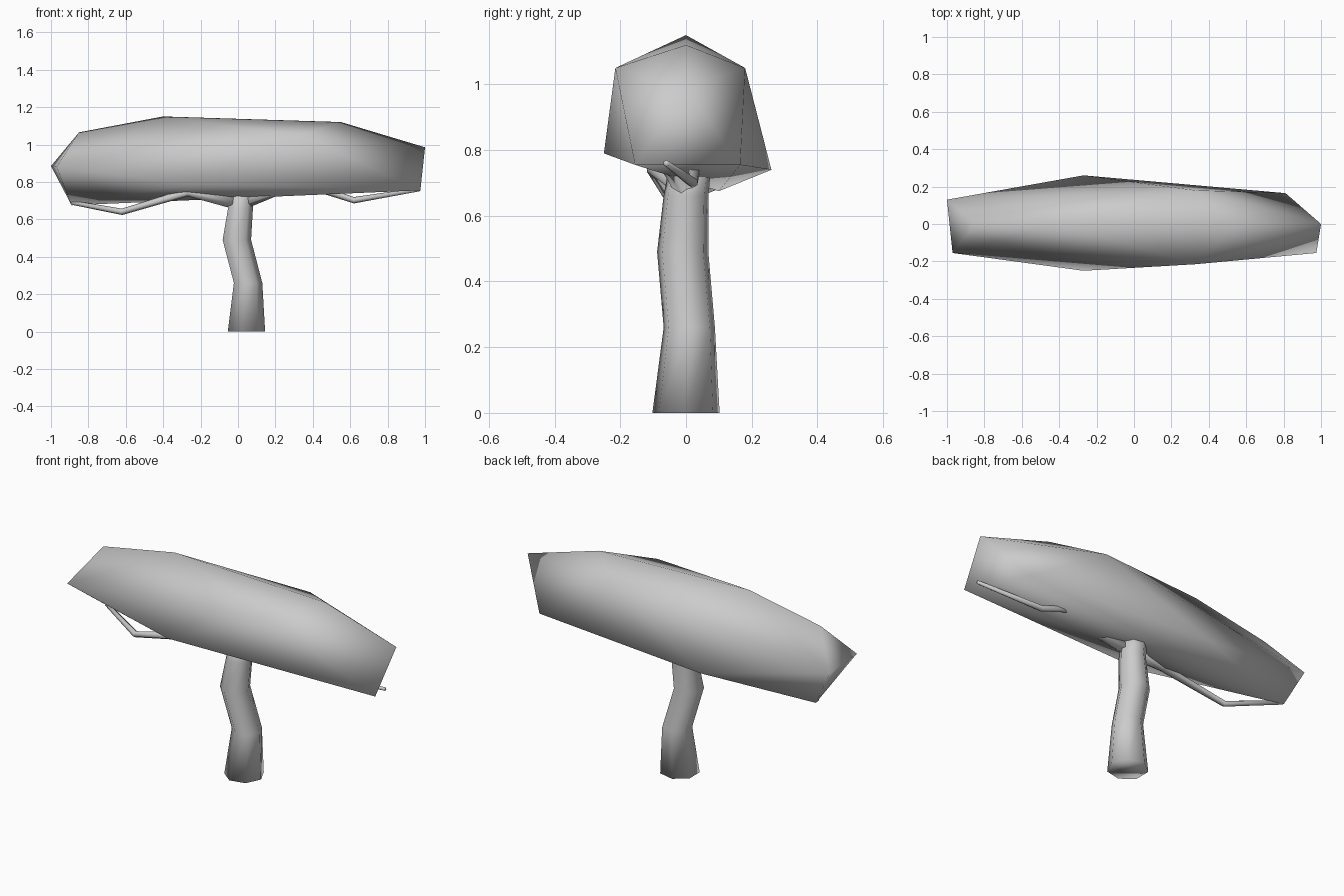
import bpy
import bmesh
import math
from mathutils import Vector

cube = bpy.data.objects.get("Cube")
if cube:
    bpy.data.objects.remove(cube, do_unlink=True)

grey = bpy.data.materials.new("plain grey")
grey.use_nodes = True
grey.diffuse_color = (0.6, 0.6, 0.6, 1)
grey.node_tree.nodes["Principled BSDF"].inputs["Base Color"].default_value = (0.6, 0.6, 0.6, 1)


def finish(name, bm):
    """Turn a bmesh into a smooth grey object."""
    bmesh.ops.recalc_face_normals(bm, faces=bm.faces)
    for face in bm.faces:
        face.smooth = True
    mesh = bpy.data.meshes.new(name)
    bm.to_mesh(mesh)
    bm.free()
    mesh.materials.append(grey)
    obj = bpy.data.objects.new(name, mesh)
    bpy.context.collection.objects.link(obj)
    return obj


def tube(name, path, sides, upright=False):
    """Sweep a tapering ring along (x, y, z, radius) stations."""
    bm = bmesh.new()
    centres = [Vector(p[:3]) for p in path]
    rings = []
    for i, centre in enumerate(centres):
        along = centres[min(i + 1, len(path) - 1)] - centres[max(i - 1, 0)]
        if upright:
            along = Vector((0, 0, 1))
        turn = along.to_track_quat('Z', 'Y')
        ring = []
        for k in range(sides):
            a = math.tau * (k + 0.5) / sides
            offset = Vector((math.cos(a), math.sin(a), 0)) * path[i][3]
            ring.append(bm.verts.new(centre + turn @ offset))
        rings.append(ring)
    for low, high in zip(rings, rings[1:]):
        for k in range(sides):
            n = (k + 1) % sides
            bm.faces.new((low[k], low[n], high[n], high[k]))
    bm.faces.new(rings[0])
    bm.faces.new(rings[-1])
    return finish(name, bm)


# Canopy: long faceted cushion wrapped around its corner points
ridge = [(-0.85, 0, 1.065), (-0.4, 0, 1.15), (0.55, 0, 1.12), (1, 0, 0.985)]
shoulders = [(0.33, -0.215, 1.05), (0.33, 0.18, 1.05)]
lower_rim = [(-0.27, -0.25, 0.79), (-0.27, 0.26, 0.74),
             (0.975, -0.155, 0.755), (0.81, 0.165, 0.755)]
left_tip = [(-0.97, -0.155, 0.88), (-1, 0.13, 0.885), (-0.89, 0.1, 0.675)]
bm = bmesh.new()
for point in ridge + shoulders + lower_rim + left_tip:
    bm.verts.new(point)
bmesh.ops.convex_hull(bm, input=bm.verts)
finish("canopy", bm)

# Crooked trunk
tube("trunk", [(0.04, 0, 0, 0.105), (0.05, 0.01, 0.26, 0.08),
               (-0.01, -0.01, 0.49, 0.08), (0.01, 0, 0.66, 0.07),
               (0.01, 0.015, 0.77, 0.065)], 7, upright=True)

# Bent branches under the canopy
tube("right_branch", [(0, 0, 0.69, 0.04), (-0.27, -0.1, 0.745, 0.022),
                      (-0.62, -0.04, 0.64, 0.017), (-0.89, 0.09, 0.69, 0.012)], 6)
tube("left_branch", [(0.02, 0, 0.69, 0.04), (0.24, -0.06, 0.765, 0.025),
                     (0.43, 0.03, 0.765, 0.02), (0.62, 0.02, 0.702, 0.017),
                     (0.97, -0.06, 0.76, 0.01)], 6)
